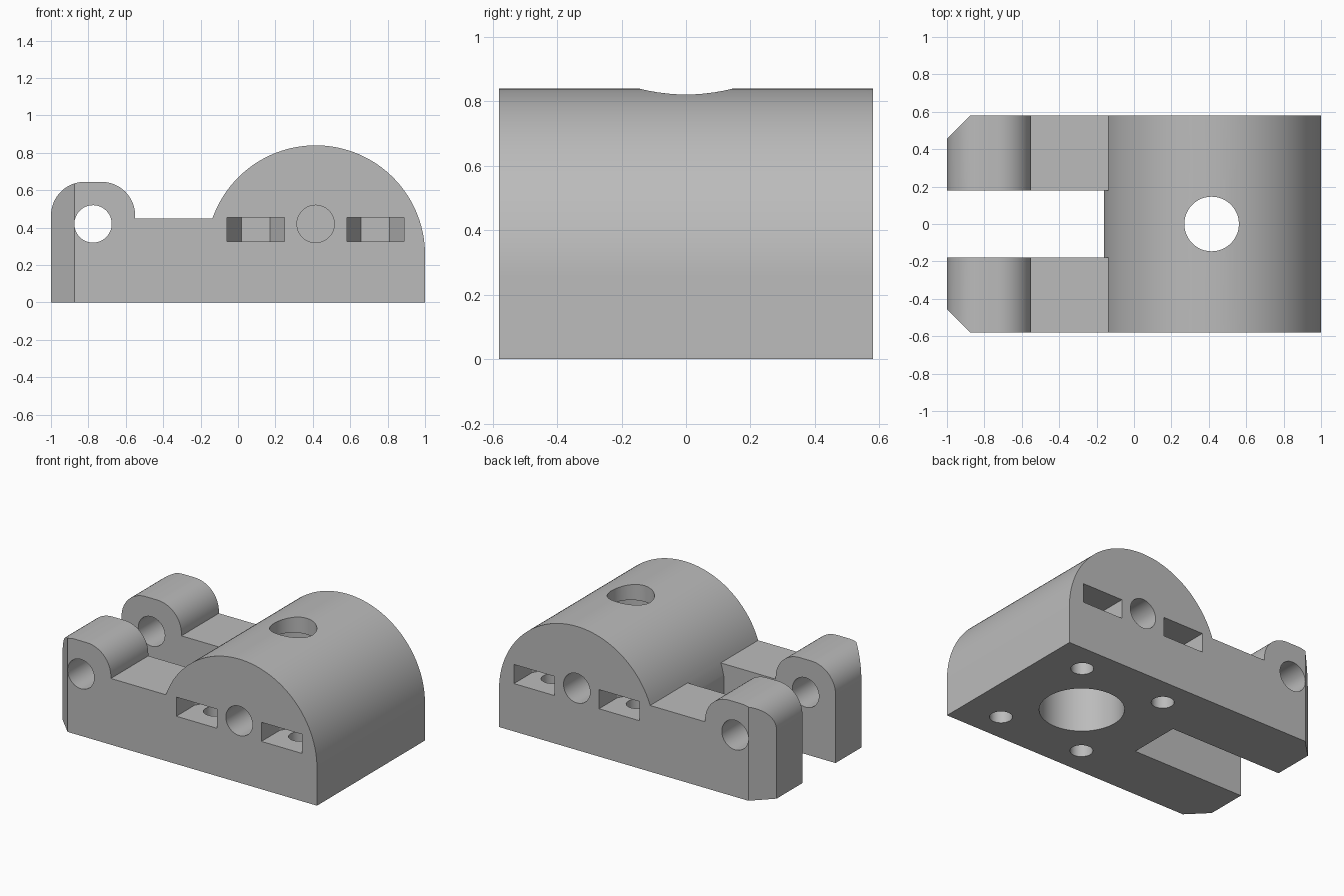
import bpy, bmesh, math
from mathutils import Vector

if "Cube" in bpy.data.objects:
    bpy.data.objects.remove(bpy.data.objects["Cube"])

CX, CZ, R = 0.415, 0.255, 0.585      # dome axis and radius
W = 0.58                             # half depth
EX, EZ = -0.775, 0.42                # hinge pin axis


def arc(cx, cz, r, a0, a1, n):
    return [(cx + r * math.cos(math.radians(a0 + (a1 - a0) * i / n)),
             cz + r * math.sin(math.radians(a0 + (a1 - a0) * i / n))) for i in range(n + 1)]


def prism(name, pts, axis, lo, hi):
    """Extrude a 2D profile along y (points are x,z) or z (points are x,y)."""
    bm = bmesh.new()
    put = (lambda a, b, t: (a, t, b)) if axis == 'y' else (lambda a, b, t: (a, b, t))
    face = bm.faces.new([bm.verts.new(put(a, b, lo)) for a, b in pts])
    new = bmesh.ops.extrude_face_region(bm, geom=[face])['geom']
    verts = [v for v in new if isinstance(v, bmesh.types.BMVert)]
    bmesh.ops.translate(bm, verts=verts, vec=Vector(put(0, 0, hi - lo)))
    bmesh.ops.recalc_face_normals(bm, faces=bm.faces)
    me = bpy.data.meshes.new(name)
    bm.to_mesh(me)
    bm.free()
    ob = bpy.data.objects.new(name, me)
    bpy.context.collection.objects.link(ob)
    return ob


def hole(name, cx, cy, r, axis, lo, hi, n=48):
    return prism(name, arc(cx, cy, r, 0, 360, n)[:-1], axis, lo, hi)


# Side outline: flat base, dome, low deck and rounded hinge ear
deck = 0.45
a_deck = 180 - math.degrees(math.asin((deck - CZ) / R))
a_slot = math.degrees(math.acos((-0.16 - CX) / R))
ear_r = 0.18
outline = [(-1, 0), (1, 0)] + arc(CX, CZ, R, 0, a_deck, 64) + [(-0.55, deck)]
outline += arc(-0.55 - ear_r, 0.645 - ear_r, ear_r, 0, 90, 16)
outline += arc(-1 + ear_r, 0.645 - ear_r, ear_r, 90, 180, 16)
body = prism("bracket_body", outline, 'y', -W, W)

cutters = []
# Gap between the two hinge arms, following the dome surface
gap = [(-1.2, -0.1), (-0.16, -0.1)] + arc(CX, CZ, R, a_slot, a_deck, 6)
gap += [(CX + R * math.cos(math.radians(a_deck)), 0.9), (-1.2, 0.9)]
cutters.append(prism("arm_gap", gap, 'y', -0.178, 0.178))

# Hinge pin hole, large bore from below and smaller opening on top
cutters.append(hole("pin_hole", EX, EZ, 0.10, 'y', -0.8, 0.8))
cutters.append(hole("main_bore", CX, 0, 0.26, 'z', -0.1, 0.73, 64))
cutters.append(hole("top_opening", CX, 0, 0.146, 'z', 0.6, 1.0))

for s in (-1, 1):
    # Corner chamfers
    cutters.append(prism("corner_chamfer", [(-1.1, s * 0.355), (-0.775, s * 0.68), (-1.1, s * 0.68)],
                         'z', -0.1, 0.9))
    # Blind round pocket in each end face
    cutters.append(hole("end_pocket", CX, EZ, 0.10, 'y', *sorted((s * 0.34, s * 0.7))))
    for dx in (-0.32, 0.32):
        # Screw hole from below, meeting a hexagonal nut slot from the end face
        x, y = CX + dx, s * 0.385
        cutters.append(hole("screw_hole", x, y, 0.07, 'z', -0.1, 0.39, 32))
        h = 0.1525
        nut = [(x - h, s * 0.7), (x - h, y), (x - h / 2, y - s * h * 0.866),
               (x + h / 2, y - s * h * 0.866), (x + h, y), (x + h, s * 0.7)]
        cutters.append(prism("nut_slot", nut, 'z', 0.325, 0.455))

for c in cutters:
    c.hide_render = True
    m = body.modifiers.new(c.name, 'BOOLEAN')
    m.operation, m.solver, m.object = 'DIFFERENCE', 'EXACT', c

# Bake the cuts and drop the cutters
bpy.context.view_layer.update()
deps = bpy.context.evaluated_depsgraph_get()
baked = bpy.data.meshes.new_from_object(body.evaluated_get(deps))
body.modifiers.clear()
body.data = baked
for c in cutters:
    bpy.data.objects.remove(c)

# Colour and shading
grey = bpy.data.materials.new("grey")
grey.diffuse_color = (0.5, 0.5, 0.5, 1)
grey.use_nodes = True
grey.node_tree.nodes["Principled BSDF"].inputs["Base Color"].default_value = grey.diffuse_color
body.data.materials.clear()
body.data.materials.append(grey)
for p in body.data.polygons:
    p.material_index = 0
bpy.context.view_layer.objects.active = body
body.select_set(True)
bpy.ops.object.shade_smooth_by_angle(angle=math.radians(25))
